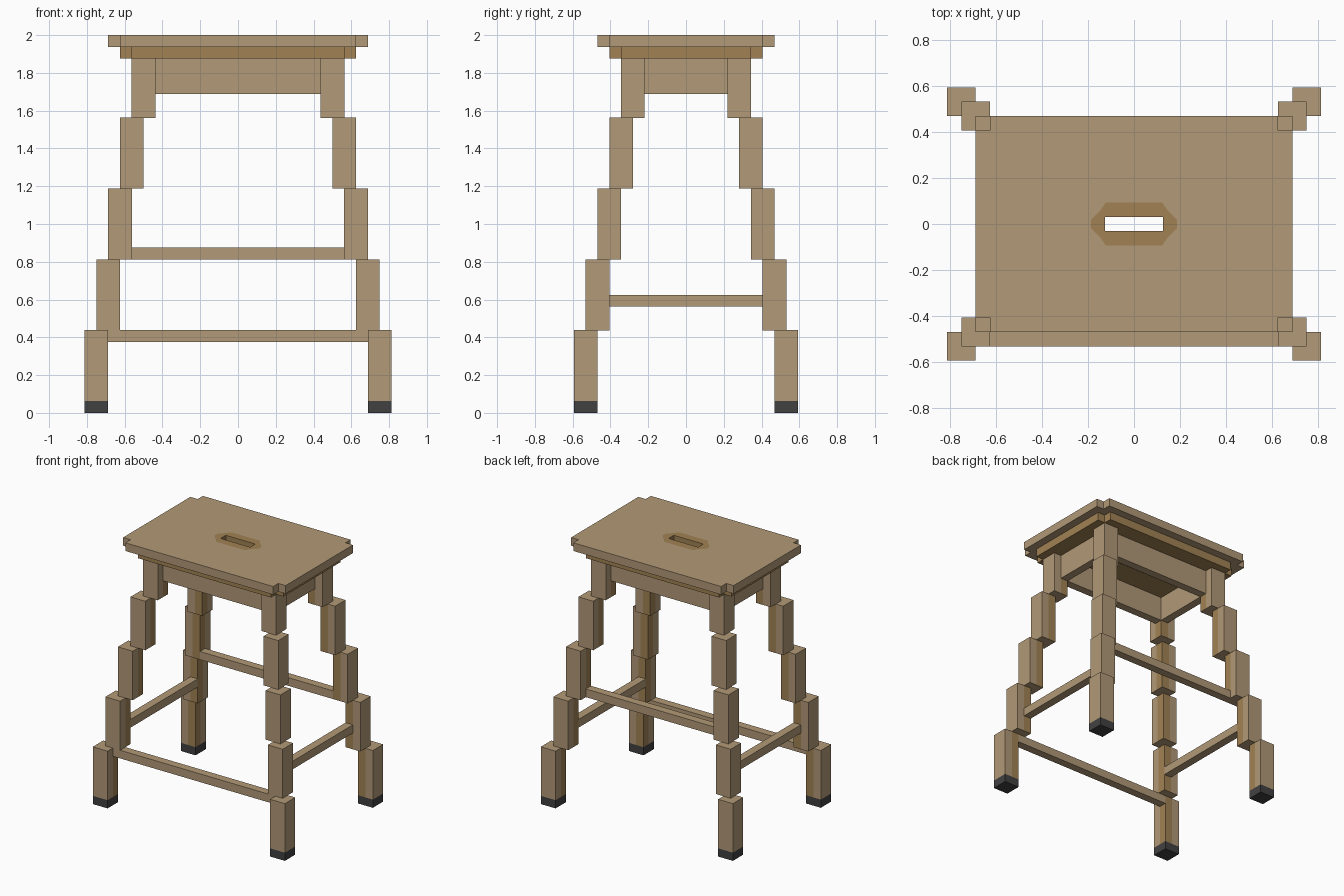
import bpy
import bmesh
from mathutils import Vector, Matrix

cube = bpy.data.objects.get("Cube")
if cube:
    bpy.data.objects.remove(cube, do_unlink=True)

U = 1 / 16  # block unit


def material(name, rgb):
    m = bpy.data.materials.new(name)
    m.use_nodes = True
    m.diffuse_color = (*rgb, 1)
    m.node_tree.nodes["Principled BSDF"].inputs["Base Color"].default_value = (*rgb, 1)
    return m


MATS = [material("light_wood", (0.445, 0.319, 0.184)),
        material("dark_wood", (0.356, 0.223, 0.087)),
        material("black_rubber", (0.053, 0.053, 0.054))]
LIGHT, DARK, RUBBER = range(3)


def finish(bm, name):
    bmesh.ops.recalc_face_normals(bm, faces=bm.faces)
    mesh = bpy.data.meshes.new(name)
    bm.to_mesh(mesh)
    bm.free()
    for m in MATS:
        mesh.materials.append(m)
    obj = bpy.data.objects.new(name, mesh)
    bpy.context.collection.objects.link(obj)
    return obj


def add_box(bm, lo, hi, mat=LIGHT):
    """Box between two corners, given in block units."""
    lo, hi = Vector(lo) * U, Vector(hi) * U
    size = hi - lo
    mtx = Matrix.Translation((lo + hi) / 2) @ Matrix.Diagonal((*size, 1))
    verts = bmesh.ops.create_cube(bm, size=1, matrix=mtx)["verts"]
    faces = list({f for v in verts for f in v.link_faces})
    for f in faces:
        f.material_index = mat
    return faces


def box(name, lo, hi, mat=LIGHT):
    bm = bmesh.new()
    add_box(bm, lo, hi, mat)
    return finish(bm, name)


def mirrored(points):
    """Full counter-clockwise outline from its first-quadrant points."""
    upper = points + [(-x, y) for x, y in reversed(points)]
    return upper + [(-x, -y) for x, y in upper]


def notched(x, y):
    """Rectangle with one block missing at each corner."""
    return mirrored([(x, y - 1), (x - 1, y - 1), (x - 1, y)])


def slab(name, z0, z1, outline, hole, mat, stain=None):
    """Plate with a hole and, optionally, a stained band round it on top."""
    bm = bmesh.new()

    def ring(points, z):
        vs = [bm.verts.new((x * U, y * U, z * U)) for x, y in points]
        return [bm.edges.new((a, b)) for a, b in zip(vs, vs[1:] + vs[:1])], vs

    def fill(edges, index):
        made = bmesh.ops.triangle_fill(bm, edges=edges, use_beauty=True)["geom"]
        for f in made:
            if isinstance(f, bmesh.types.BMFace):
                f.material_index = index

    out_low, a0 = ring(outline, z0)
    out_top, a1 = ring(outline, z1)
    in_low, b0 = ring(hole, z0)
    in_top, b1 = ring(hole, z1)
    fill(out_low + in_low, mat)
    if stain:
        band, _ = ring(stain, z1)
        fill(out_top + band, mat)
        fill(band + in_top, DARK)
    else:
        fill(out_top + in_top, mat)
    for low, top, index in ((a0, a1, mat), (b0, b1, DARK)):
        for i in range(len(low)):
            f = bm.faces.new((low[i - 1], low[i], top[i], top[i - 1]))
            f.material_index = index
    return finish(bm, name)


# Seat: two stepped boards with a hand slot
slot = mirrored([(2, 0.5)])
band = mirrored([(3, 0.3), (2.7, 0.6), (2.3, 1), (1.95, 1.5)])
slab("seat_top", 31, 32, notched(11, 7.5), slot, LIGHT, band)
slab("seat_underboard", 30, 31, notched(10, 6.5), slot, DARK)

# Stepped legs with rubber feet
STEPS = [(1, 7), (7, 13), (13, 19), (19, 25), (25, 30)]


def leg(name, sx, sy):
    bm = bmesh.new()
    for i, (z0, z1) in enumerate(STEPS):
        x, y = 12 - i, 8.5 - i  # centre of this step
        part = bmesh.new()
        add_box(part, (x - 1, y - 1, z0), (x + 1, y + 1, z1))
        for co, no in (((x * U, 0, 0), (1, 0, 0)), ((0, y * U, 0), (0, 1, 0))):
            geom = part.verts[:] + part.edges[:] + part.faces[:]
            bmesh.ops.bisect_plane(part, geom=geom, plane_co=co, plane_no=no)
        part.normal_update()
        # Darker strips either side of the inner edge
        for f in part.faces:
            c = f.calc_center_median() / U
            inward = f.normal.x < -0.5 or f.normal.y < -0.5
            if inward and c.x < x - 0.1 and c.y < y - 0.1:
                f.material_index = DARK
        temp = bpy.data.meshes.new("leg_step")
        part.to_mesh(temp)
        part.free()
        bm.from_mesh(temp)
        bpy.data.meshes.remove(temp)
    add_box(bm, (11, 7.5, 0), (13, 9.5, 1), RUBBER)
    for v in bm.verts:
        v.co.x *= sx
        v.co.y *= sy
    finish(bm, name)


for sx, side in ((1, "left"), (-1, "right")):
    for sy, end in ((-1, "front"), (1, "back")):
        leg(f"{end}_{side}_leg", sx, sy)

# Apron boards and side rails
for s, side, end in ((1, "left", "back"), (-1, "right", "front")):
    ya, yb = sorted((3.5 * s, 4.5 * s))
    box(f"{end}_apron", (-7, ya, 27), (7, yb, 30))
    xa, xb = sorted((7 * s, 8 * s))
    box(f"{side}_apron", (xa, -3.5, 27), (xb, 3.5, 30))
    xa, xb = sorted((10 * s, 11 * s))
    box(f"{side}_rail", (xa, -6.5, 9), (xb, 6.5, 10))

# Front and back rails
box("front_rail", (-11, -8.5, 6), (11, -7.5, 7))
box("back_rail", (-9, 5.5, 13), (9, 6.5, 14))
